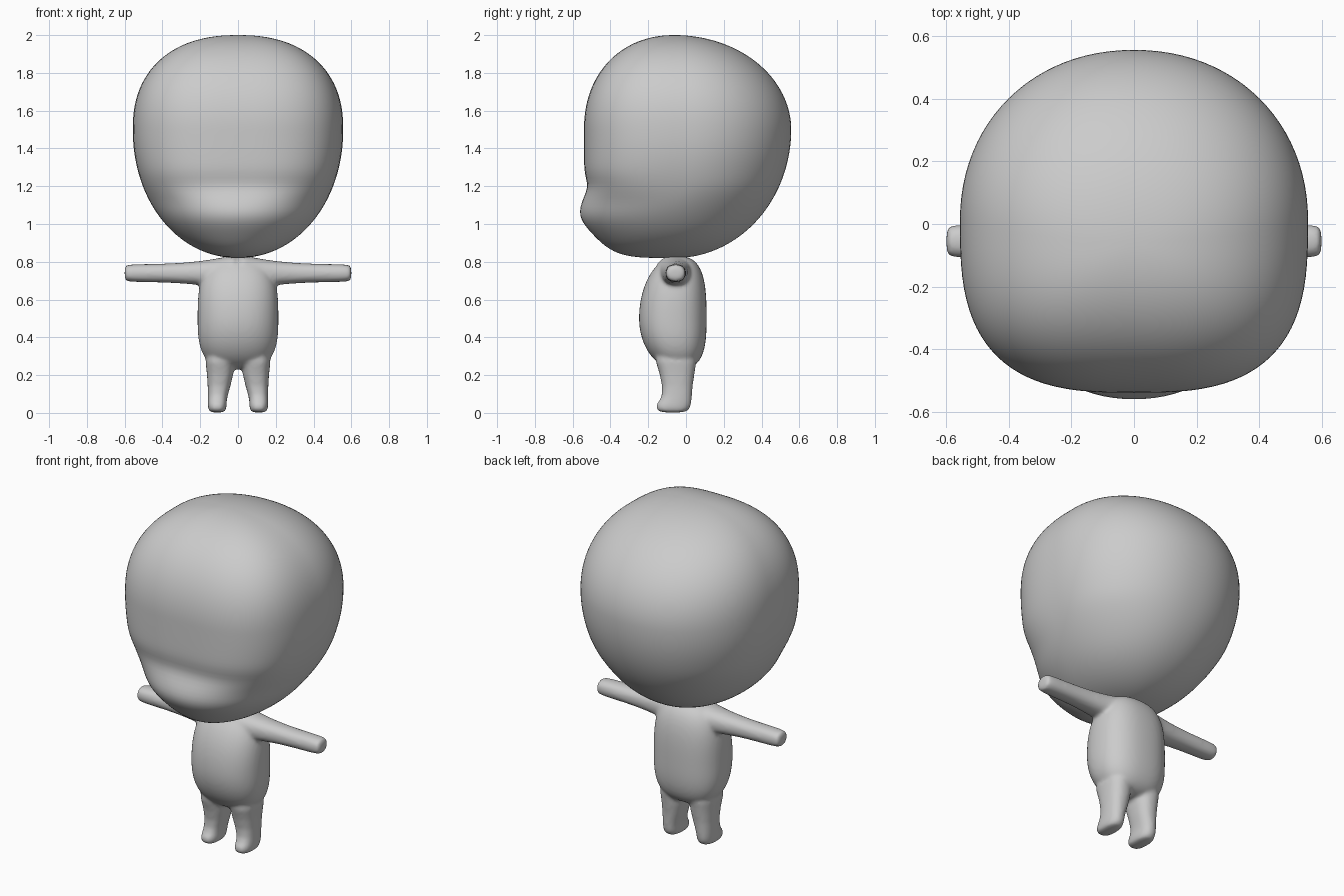
import bpy, bmesh, math
from mathutils import Vector

cube = bpy.data.objects.get("Cube")
if cube:
    bpy.data.objects.remove(cube, do_unlink=True)

clay = bpy.data.materials.new("clay_grey")
clay.use_nodes = True
grey = (0.6, 0.6, 0.6, 1)
clay.diffuse_color = grey
clay.node_tree.nodes["Principled BSDF"].inputs["Base Color"].default_value = grey


def signed_power(value, exponent):
    return math.copysign(abs(value) ** exponent, value)


def dome(t, roundness):
    """Superellipse falloff from one at t = 0 to nothing at t = 1."""
    return (1 - abs(t) ** roundness) ** (1 / roundness)


def bump(z, centre, width):
    return math.exp(-((z - centre) / width) ** 2)


def upright(u, v, t):
    return Vector((u, v, t))


def loft(bm, rings, place, sides=32):
    """Skin rings of (position, centre u, radius u, v min, v max, front roundness, back roundness)."""
    loops = []
    for t, centre, radius, low, high, front_round, back_round in rings:
        loop = []
        for i in range(sides):
            angle = math.tau * i / sides
            power = 2 / (front_round if math.sin(angle) < 0 else back_round)
            u = centre + radius * signed_power(math.cos(angle), power)
            v = (low + high) / 2 + (high - low) / 2 * signed_power(math.sin(angle), power)
            loop.append(bm.verts.new(place(u, v, t)))
        loops.append(loop)
    faces = [bm.faces.new(loops[0]), bm.faces.new(loops[-1])]
    for lower, upper in zip(loops, loops[1:]):
        for i in range(sides):
            j = (i + 1) % sides
            faces.append(bm.faces.new((lower[i], lower[j], upper[j], upper[i])))
    bmesh.ops.recalc_face_normals(bm, faces=faces)


def heights(bottom, middle, top, count):
    """Yield heights packed towards the poles, with the fraction of the way to the pole."""
    for i in range(count + 1):
        t = math.sin(math.pi * 0.49 * (2 * i / count - 1))
        yield middle + t * (top - middle if t > 0 else middle - bottom), t


def finish(name, bm):
    mesh = bpy.data.meshes.new(name)
    bm.to_mesh(mesh)
    bm.free()
    mesh.materials.append(clay)
    mesh.shade_smooth()
    obj = bpy.data.objects.new(name, mesh)
    bpy.context.collection.objects.link(obj)
    return obj


# Head: square-fronted egg with a rounder muzzle bulging below a shallow crease
head_rings = []
for z, t in heights(0.82, 1.5, 2, 72):
    width = 0.557 * dome(t, 2.3 if t > 0 else 2.05)
    front = 0.48 * dome(t, 2.15 if t > 0 else 4)
    front += 0.045 * bump(z, 1.04, 0.1) - 0.015 * bump(z, 1.2, 0.06)
    back = 0.617 * dome(t, 2)
    squareness = 1 / (1 + math.exp((1.16 - z) / 0.03))
    head_rings.append((z, 0, width, -0.06 - front, back - 0.06, 2.1 + 0.8 * squareness, 2.1))
bm = bmesh.new()
loft(bm, head_rings, upright, 96)
finish("head", bm)

# Torso: pot belly, flatter back and rounded shoulders
bm = bmesh.new()
torso_rings = []
for z, t in heights(0.23, 0.5, 0.83, 24):
    front, back = 0.2 * dome(t, 2), 0.16 * dome(t, 3)
    torso_rings.append((z, 0, 0.215 * dome(t, 3), -0.05 - front, back - 0.05, 2.3, 2.4))
loft(bm, torso_rings, upright)

# Legs: height, centre, radius, front and back, from the small foot up to the hip
leg_profile = [
    (0, 0.11, 0.04, -0.14, 0), (0.02, 0.11, 0.05, -0.16, 0.02),
    (0.05, 0.11, 0.05, -0.16, 0.03), (0.08, 0.11, 0.05, -0.12, 0.03),
    (0.2, 0.09, 0.07, -0.13, 0.04), (0.35, 0.1, 0.09, -0.2, 0.08),
]

# Arms: tapering from the shoulder to a blunt round hand
arm_profile = []
for i in range(25):
    t = math.sin(math.pi * 0.495 * i / 24)
    radius = (0.048 + 0.055 * (1 - t) ** 3) * dome(t, 12)
    arm_profile.append((0.6 * t, radius))

for side in (1, -1):
    loft(bm, [(z, side * x, r, front, back, 2.5, 2.3)
              for z, x, r, front, back in leg_profile], upright)
    loft(bm, [(x, -0.055, 1.15 * r, 0.74 - r, 0.74 + r, 2.3, 2.3) for x, r in arm_profile],
         lambda u, v, t: Vector((side * t, u, v)))
body = finish("body", bm)

# Fuse the limbs and torso into one soft skin
body.modifiers.new("Round", 'SUBSURF').levels = 1
body.modifiers["Round"].render_levels = 1
fuse = body.modifiers.new("Fuse", 'REMESH')
fuse.mode = 'VOXEL'
fuse.voxel_size = 0.01
fuse.use_smooth_shade = True
soften = body.modifiers.new("Soften", 'SMOOTH')
soften.factor = 0.5
soften.iterations = 8
